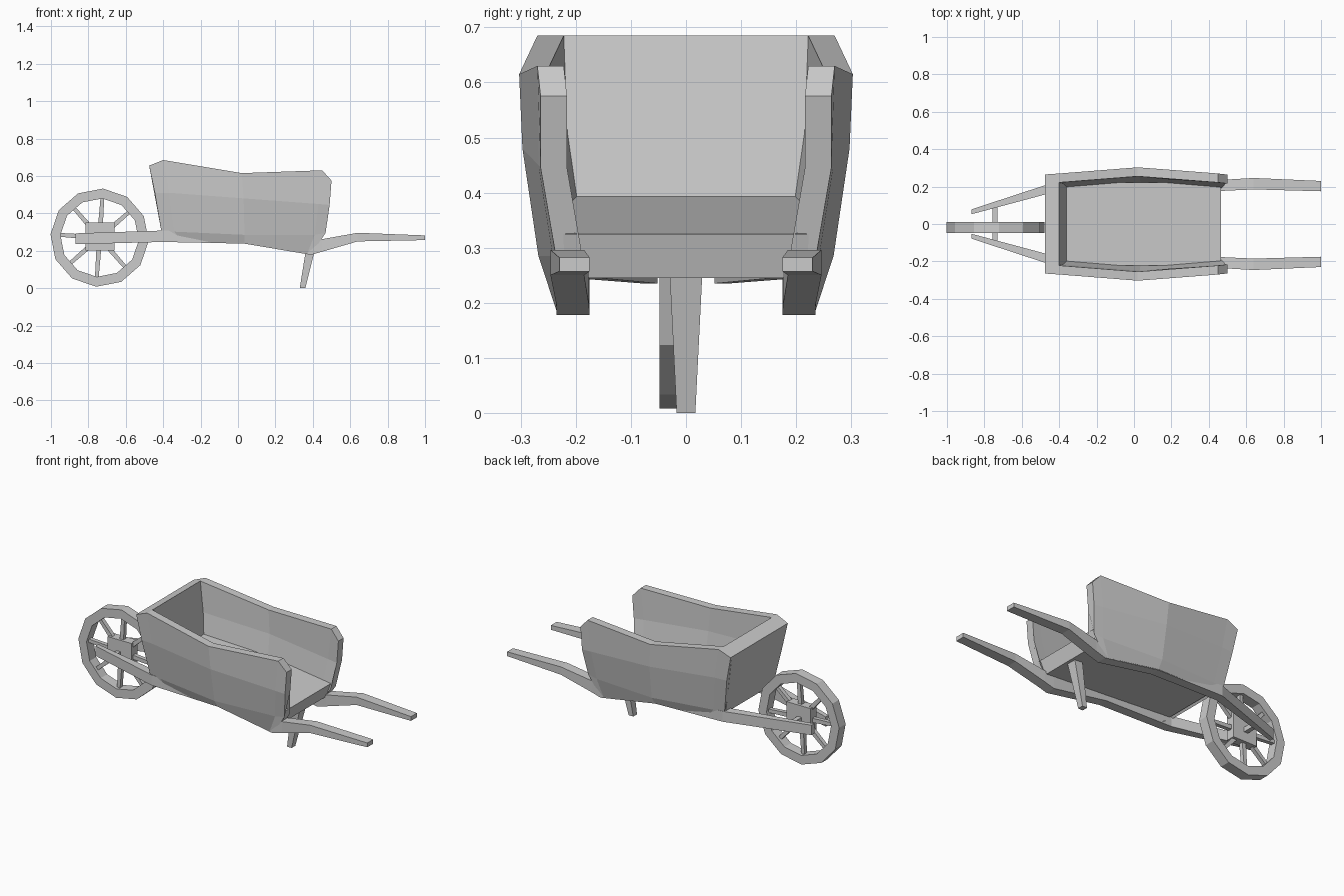
import bpy, bmesh, math
from mathutils import Vector

if "Cube" in bpy.data.objects:
    bpy.data.objects.remove(bpy.data.objects["Cube"])


def loft(name, sections, closed=False):
    """Skin a row of equal-sized cross-sections; cap the ends unless closed."""
    bm = bmesh.new()
    rings = [[bm.verts.new(p) for p in s] for s in sections]
    n = len(rings[0])
    pairs = list(zip(rings, rings[1:]))
    if closed:
        pairs.append((rings[-1], rings[0]))
    for a, b in pairs:
        for i in range(n):
            j = (i + 1) % n
            bm.faces.new((a[i], a[j], b[j], b[i]))
    if not closed:
        bm.faces.new(rings[0])
        bm.faces.new(rings[-1])
    bmesh.ops.recalc_face_normals(bm, faces=bm.faces)
    mesh = bpy.data.meshes.new(name)
    bm.to_mesh(mesh)
    bm.free()
    ob = bpy.data.objects.new(name, mesh)
    bpy.context.collection.objects.link(ob)
    return ob


def box(name, lo, hi):
    (x0, y0, z0), (x1, y1, z1) = lo, hi
    return loft(name, [[(x, y0, z0), (x, y1, z0), (x, y1, z1), (x, y0, z1)] for x in (x0, x1)])


# Tray sides: stations along x, each with outer points from rim to skirt
stations = [
    [(-.475, .265, .655), (-.445, .258, .51), (-.41, .228, .305), (-.34, .225, .25)],
    [(-.40, .270, .685), (-.37, .264, .51), (-.34, .234, .302), (-.30, .230, .248)],
    [(.02, .303, .615), (.03, .297, .48), (.035, .268, .285), (.035, .238, .24)],
    [(.45, .270, .630), (.43, .268, .45), (.41, .242, .285), (.37, .235, .185)],
    [(.50, .264, .575), (.49, .264, .445), (.468, .238, .295), (.405, .233, .20)],
]
# Rails and handles: x, inner y, outer y, bottom z, top z
rail = [(-.87, .052, .078, .235, .293), (-.40, .178, .232, .247, .308),
        (.035, .178, .235, .238, .30), (.39, .175, .235, .178, .255),
        (.45, .176, .235, .195, .262), (.64, .185, .246, .25, .296), (1, .175, .23, .257, .282)]

for s, tag in ((-1, "front"), (1, "back")):
    loft("tray_side_" + tag, [
        [(x, s * y, z) for x, y, z in st] + [(x, s * (y - .048), z) for x, y, z in reversed(st)]
        for st in stations])
    loft("rail_handle_" + tag, [
        [(x, s * a, lo), (x, s * b, lo), (x, s * b, hi), (x, s * a, hi)]
        for x, a, b, lo, hi in rail])

# Tray end board and sloping floor
loft("tray_end_board", [
    [(-.475, s * .255, .655), (-.40, s * .255, .685), (-.355, s * .2, .35), (-.408, s * .215, .295)]
    for s in (-1, 1)])
loft("tray_floor", [
    [(-.39, s * .222, .395), (.465, s * .222, .325), (.44, s * .222, .245), (-.39, s * .222, .298)]
    for s in (-1, 1)])

# Single tapered leg
loft("leg", [
    [(a, -w, z), (b, -w, z), (b, w, z), (a, w, z)]
    for a, b, w, z in ((.33, .36, .017, 0), (.372, .425, .03, .26))])

# Wheel: twelve-sided rim, eight spokes, square hub and axle
centre = Vector((-.74, -.018, .27))


def polar(r, angle, y, side=0):
    d = Vector((math.cos(angle), 0, math.sin(angle)))
    t = Vector((-d.z, 0, d.x))
    return centre + d * r + t * side + Vector((0, y, 0))


tilt = math.radians(-4)
loft("wheel_rim", [
    [polar(r, tilt + k * math.pi / 6, y) for r, y in ((.263, -.03), (.263, .03), (.21, .03), (.21, -.03))]
    for k in range(12)], closed=True)
for k in range(8):
    a = tilt + k * math.pi / 4
    loft("spoke_%d" % (k + 1), [
        [polar(r, a, -.012, -w), polar(r, a, .012, -w), polar(r, a, .012, w), polar(r, a, -.012, w)]
        for r, w in ((.05, .013), (.215, .01))])
box("wheel_hub", (-.815, -.044, .20), (-.66, .01, .35))
box("axle", (-.757, -.10, .255), (-.731, .10, .283))
